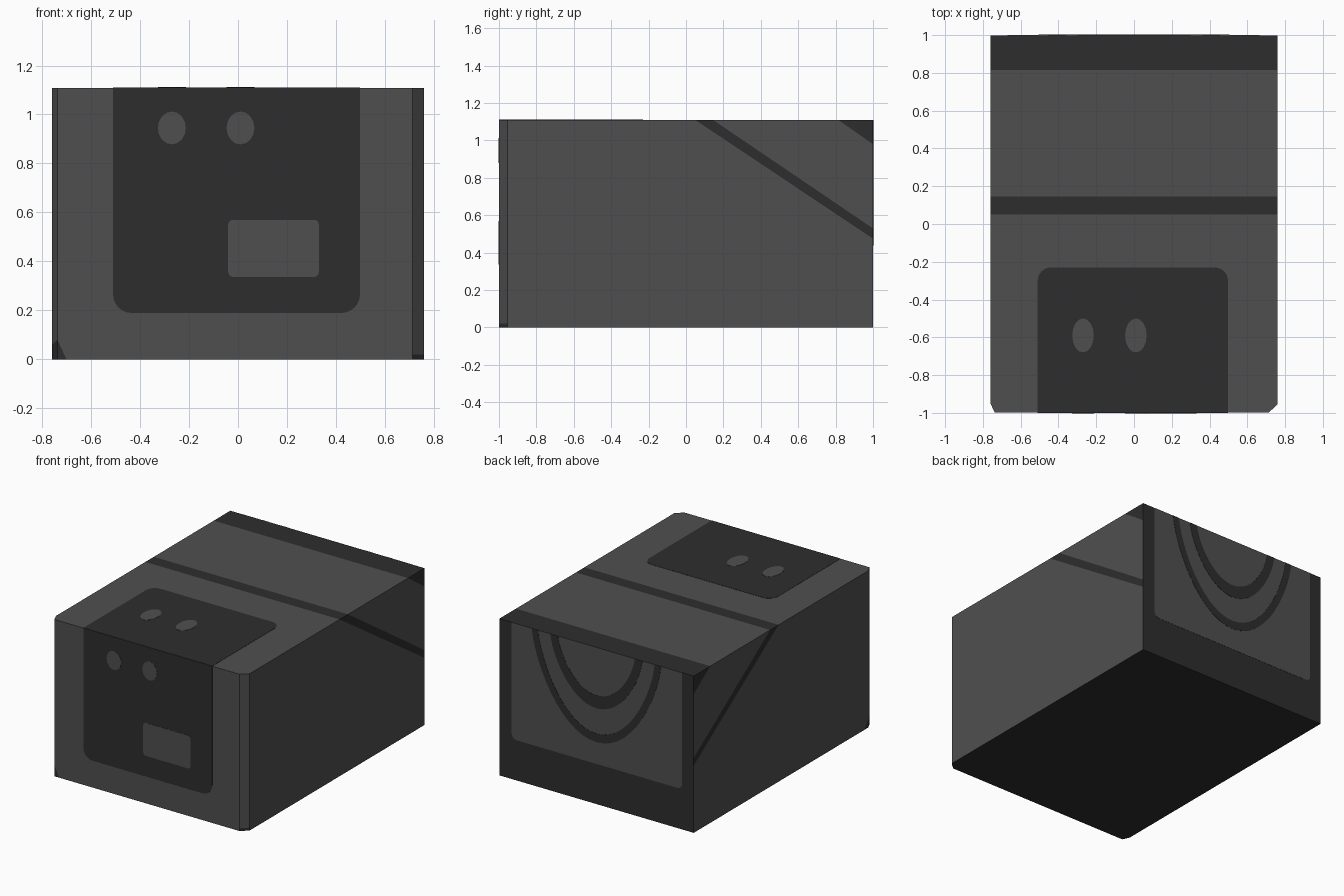
import bpy, bmesh, math
from mathutils import Vector

if "Cube" in bpy.data.objects:
    bpy.data.objects.remove(bpy.data.objects["Cube"])

W, L, H = 0.76, 0.999, 1.109   # half width, half length, height
T = 0.0015                     # painted plate thickness


def material(name, v):
    m = bpy.data.materials.new(name)
    m.diffuse_color = (v, v, v, 1)
    m.use_nodes = True
    m.node_tree.nodes["Principled BSDF"].inputs["Base Color"].default_value = m.diffuse_color
    return m


LIGHT = material("mid_grey", 0.078)
DARK = material("charcoal", 0.027)


def finish(name, bm, mats):
    bmesh.ops.recalc_face_normals(bm, faces=bm.faces[:])
    me = bpy.data.meshes.new(name)
    bm.to_mesh(me)
    bm.free()
    for m in mats:
        me.materials.append(m)
    ob = bpy.data.objects.new(name, me)
    bpy.context.collection.objects.link(ob)
    return ob


def prism(bm, low, high):
    a = [bm.verts.new(p) for p in low]
    b = [bm.verts.new(p) for p in high]
    bm.faces.new(a)
    bm.faces.new(b)
    n = len(a)
    for i in range(n):
        j = (i + 1) % n
        bm.faces.new((a[i], a[j], b[j], b[i]))


# Each side maps flat (u, v) plus height w above the surface to 3D
SIDES = {
    "front": lambda u, v, w: (u, -L - w, v),
    "back": lambda u, v, w: (u, L + w, v),
    "top": lambda u, v, w: (u, v, H + w),
}


def plate(name, side, outline, layer, mat):
    f = SIDES[side]
    bm = bmesh.new()
    prism(bm, [f(u, v, 0) for u, v in outline], [f(u, v, T * layer) for u, v in outline])
    return finish(name, bm, [mat])


def rounded(u0, u1, v0, v1, r_low, r_high):
    """Rectangle with separate corner radii at the low and high v ends."""
    pts = []
    for cu, cv, r, start in ((u1, v1, r_high, 0), (u0, v1, r_high, 90),
                             (u0, v0, r_low, 180), (u1, v0, r_low, 270)):
        if r == 0:
            pts.append((cu, cv))
            continue
        ou = cu - r if cu == u1 else cu + r
        ov = cv - r if cv == v1 else cv + r
        for k in range(7):
            a = math.radians(start + 15 * k)
            pts.append((ou + r * math.cos(a), ov + r * math.sin(a)))
    return pts


def ellipse(cu, cv, ru, rv, n=16):
    return [(cu + ru * math.cos(2 * math.pi * i / n), cv + rv * math.sin(2 * math.pi * i / n))
            for i in range(n)]


def hanging_curve(half, depth, n=28):
    """U-shaped curve hanging from the top edge."""
    pts = []
    for i in range(n + 1):
        a = math.pi * i / n
        pts.append((half * math.cos(a), H - depth * abs(math.sin(a)) ** 1.4))
    return pts


# Body: box with chamfered front corners
bm = bmesh.new()
plan = [(-0.737, -L), (0.712, -L), (W, -0.955), (W, L), (-W, L), (-W, -0.95)]
prism(bm, [(x, y, 0) for x, y in plan], [(x, y, H) for x, y in plan])
bmesh.ops.recalc_face_normals(bm, faces=bm.faces[:])


def slant(y_top, z_back):
    """Plane across the body, from the roof down to the back edge."""
    p = Vector((0, y_top, H))
    return p, Vector((0, H - z_back, L - y_top)).normalized()


corner_a, corner_b, corner_c = (Vector((-0.70, -L, 0)), Vector((-W, -0.91, 0)),
                                Vector((-0.747, -0.977, 0.07)))
corner_n = (corner_b - corner_a).cross(corner_c - corner_a).normalized()
if corner_n.x > 0:
    corner_n.negate()
stripe_low, stripe_high, rear = slant(0.05, 0.475), slant(0.145, 0.53), slant(0.815, 0.98)
foot = (Vector((0, 0, 0.02)), Vector((0, 0, 1)))
corner = (corner_a, corner_n)
for co, no in (stripe_low, stripe_high, rear, foot, corner):
    bmesh.ops.bisect_plane(bm, geom=bm.verts[:] + bm.edges[:] + bm.faces[:],
                           plane_co=co, plane_no=no, dist=1e-6)


def above(p, plane):
    return (p - plane[0]).dot(plane[1]) > 0


# Body colours by direction and by the cutting planes
for f in bm.faces:
    c, n = f.calc_center_median(), f.normal
    dark = n.z < -0.5 or n.y > 0.5
    dark |= above(c, stripe_low) and not above(c, stripe_high)
    dark |= above(c, rear) or above(c, corner)
    dark |= 0.3 < n.x < 0.95 and c.z < 0.02
    f.material_index = int(dark)
finish("body", bm, [LIGHT, DARK])

# Front and top face panels with their spots and window
plate("front_panel", "front", rounded(-0.51, 0.498, 0.19, H, 0.075, 0), 1, DARK)
plate("top_panel", "top", rounded(-0.51, 0.498, -L, -0.23, 0, 0.07), 1, DARK)
for i, x in enumerate((-0.27, 0.01)):
    plate(f"front_spot_{i + 1}", "front", ellipse(x, 0.945, 0.057, 0.067), 2, LIGHT)
    plate(f"top_spot_{i + 1}", "top", ellipse(x, -0.59, 0.057, 0.09), 2, LIGHT)
plate("front_window", "front", rounded(-0.04, 0.33, 0.337, 0.57, 0.02, 0.02), 2, LIGHT)

# Back panel with two hanging bands
plate("back_panel", "back", rounded(-0.67, 0.664, 0.285, H, 0.04, 0), 1, LIGHT)
for name, outer, inner in (("outer_band", (0.505, 0.67), (0.455, 0.61)),
                           ("inner_band", (0.36, 0.43), (0.30, 0.34))):
    outline = hanging_curve(*outer) + hanging_curve(*inner)[::-1]
    plate(name, "back", outline, 2, DARK)
